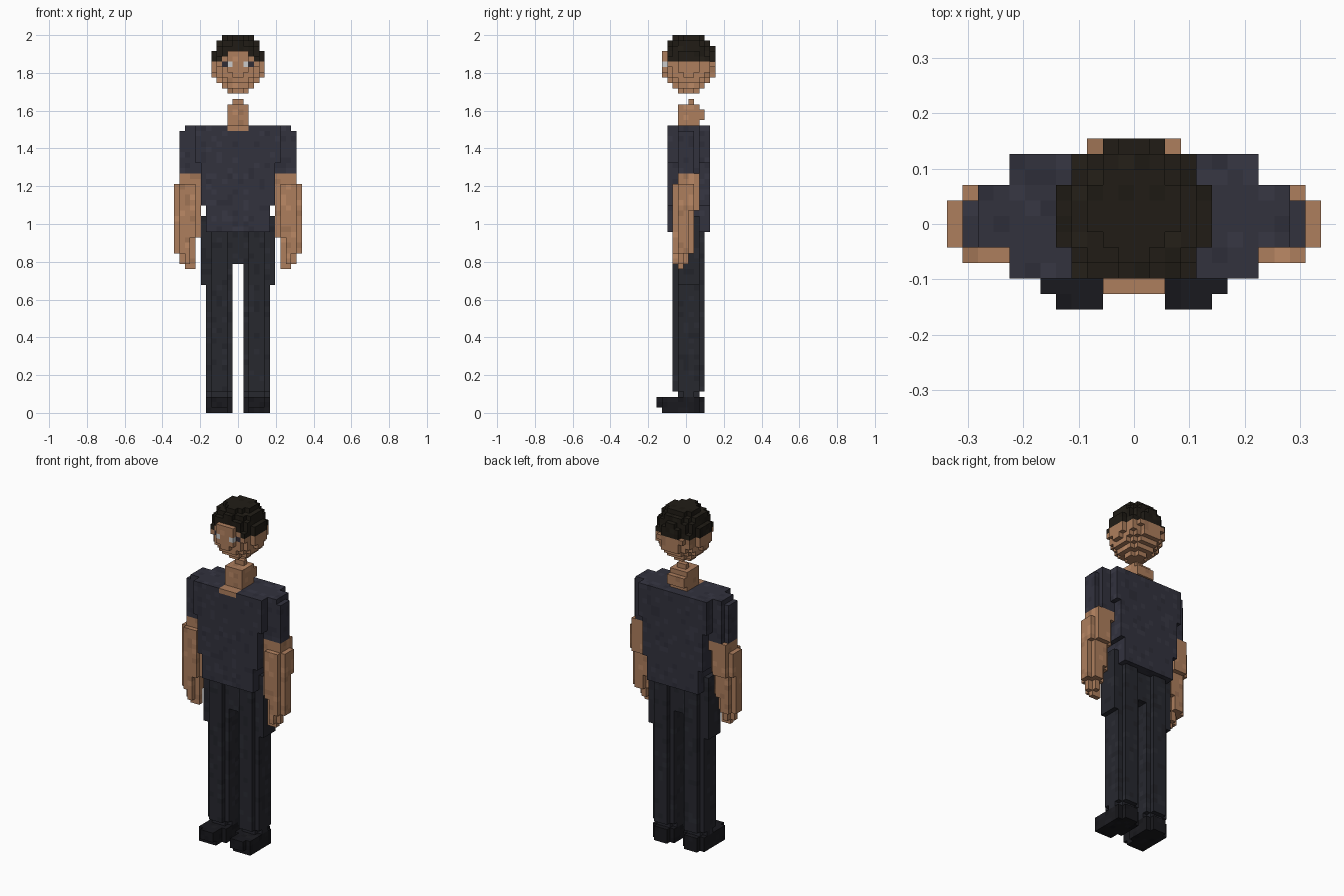
import bpy, bmesh, random

if "Cube" in bpy.data.objects:
    bpy.data.objects.remove(bpy.data.objects["Cube"])

random.seed(4)
V = 2 / 71            # size of one block
cells = {}            # (i, j, k) -> part name


def put(part, i0, i1, j0, j1, k0, k1, trim=False):
    """Fill an inclusive block range and its mirror; trim drops vertical corners."""
    for i in range(i0, i1 + 1):
        for j in range(j0, j1 + 1):
            if trim and i in (i0, i1) and j in (j0, j1):
                continue
            for k in range(k0, k1 + 1):
                cells[(i, j, k)] = part
                cells[(-1 - i, j, k)] = part


# Shoes
put("shoes", 1, 5, 2, 8, 0, 2, True)
put("shoes", 2, 5, 1, 2, 0, 2)
put("shoes", 2, 4, 0, 0, 1, 2)

# Trousers: ankles, legs, hips, crotch
put("trousers", 1, 5, 4, 7, 3, 3, True)
put("trousers", 1, 5, 3, 8, 4, 36, True)
put("trousers", 6, 6, 4, 7, 24, 36)
put("trousers", 0, 0, 4, 7, 28, 36)

# Arms and hands
put("arms", 7, 10, 4, 7, 43, 44)
put("arms", 7, 11, 3, 7, 38, 42, True)
put("arms", 7, 11, 3, 6, 33, 37, True)
put("arms", 8, 11, 3, 6, 30, 32, True)
put("arms", 8, 10, 3, 5, 28, 29, True)
put("arms", 8, 9, 4, 4, 27, 27)

# Shirt with short sleeves
put("shirt", 0, 5, 2, 9, 34, 38)
put("shirt", 0, 6, 2, 9, 39, 46)
put("shirt", 0, 7, 2, 9, 47, 53)
put("shirt", 7, 9, 4, 7, 45, 53)
put("shirt", 10, 10, 4, 6, 45, 52)

# Neck and open collar
put("neck", 0, 1, 2, 3, 53, 53)
put("neck", 0, 1, 4, 7, 54, 57)
put("neck", 0, 1, 8, 8, 55, 56)
put("neck", 0, 0, 6, 6, 58, 58)

# Rounded head with hair above the brow line
for k in range(60, 71):
    for j in range(11):
        for i in range(5):
            d = (i + .5) ** 2 + (j + .5 - 6.1) ** 2
            if d / 26 + ((k + .5 - 65.8) / 5.7) ** 2 > 1:
                continue
            brow = (k == 66 and j <= 2 and i < 3) or (k == 67 and j <= 2 and i < 1) \
                or (k <= 67 and j <= 1)
            put("hair" if k >= 66 and not brow else "head", i, i, j, j, k, k)

# Eyes
put("eye_whites", 1, 1, 1, 1, 65, 65)
put("pupils", 2, 2, 2, 2, 65, 65)

SKIN = (.42, .21, .11)
COLOURS = {
    "shoes": (.010, .010, .013), "trousers": (.020, .021, .028),
    "arms": SKIN, "neck": SKIN, "head": SKIN,
    "shirt": (.032, .032, .048), "hair": (.015, .012, .008),
    "eye_whites": (.65, .65, .65), "pupils": (.03, .025, .035),
}
SHADES = (1.0, .82, 1.2)


def build(part, colour):
    """Make one mesh from the exposed block faces of a part."""
    bm = bmesh.new()
    verts = {}

    def vert(p):
        if p not in verts:
            verts[p] = bm.verts.new((p[0] * V, (p[1] - 5.5) * V, p[2] * V))
        return verts[p]

    for cell, name in cells.items():
        if name != part:
            continue
        shade = random.choices((0, 1, 2), (8, 1, 1))[0]
        for axis in range(3):
            u, w = (axis + 1) % 3, (axis + 2) % 3
            for side in (0, 1):
                near = list(cell)
                near[axis] += 2 * side - 1
                if tuple(near) in cells:
                    continue
                loop = []
                for a, b in ((0, 0), (1, 0), (1, 1), (0, 1)):
                    p = list(cell)
                    p[axis] += side
                    p[u] += a
                    p[w] += b
                    loop.append(vert(tuple(p)))
                face = bm.faces.new(loop if side else loop[::-1])
                face.material_index = shade
    mesh = bpy.data.meshes.new(part)
    bm.to_mesh(mesh)
    bm.free()
    for n, s in enumerate(SHADES):
        mat = bpy.data.materials.new(f"{part}_shade_{n}")
        mat.diffuse_color = (*[c * s for c in colour], 1)
        mat.use_nodes = True
        mat.node_tree.nodes["Principled BSDF"].inputs["Base Color"].default_value = mat.diffuse_color
        mesh.materials.append(mat)
    bpy.context.collection.objects.link(bpy.data.objects.new(part, mesh))


for part, colour in COLOURS.items():
    build(part, colour)
